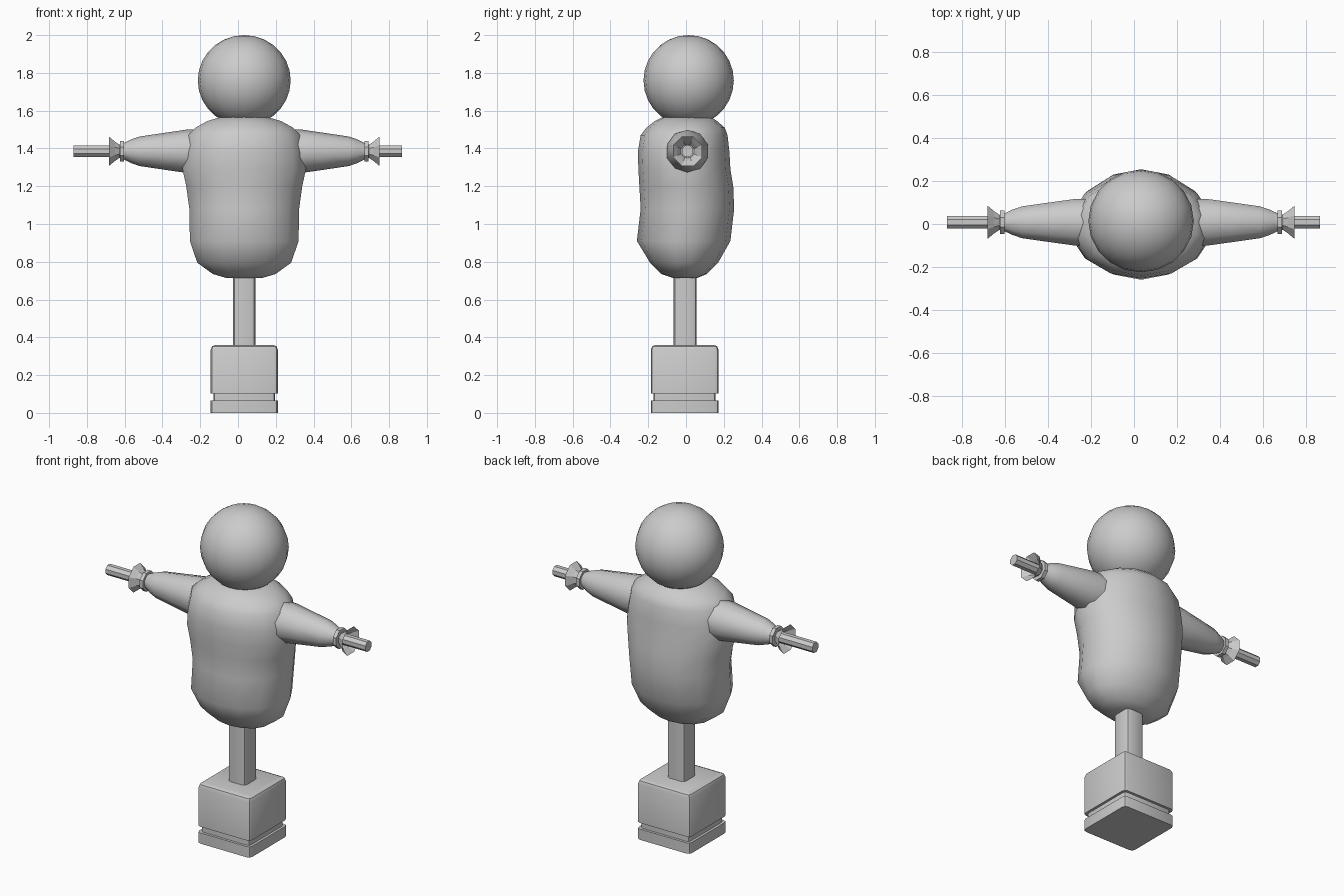
import bpy, bmesh, math
from mathutils import Vector

if "Cube" in bpy.data.objects:
    bpy.data.objects.remove(bpy.data.objects["Cube"])

CX = 0.033      # the dummy sits slightly off the crossbar centre
ARM_Z, ARM_Y = 1.385, 0.008


def finish(bm, name, smooth=None):
    bmesh.ops.recalc_face_normals(bm, faces=bm.faces[:])
    me = bpy.data.meshes.new(name)
    bm.to_mesh(me)
    bm.free()
    ob = bpy.data.objects.new(name, me)
    bpy.context.collection.objects.link(ob)
    if smooth:
        bpy.ops.object.select_all(action='DESELECT')
        ob.select_set(True)
        bpy.context.view_layer.objects.active = ob
        bpy.ops.object.shade_smooth_by_angle(angle=math.radians(smooth))
    return ob


def loft(name, rings, sides, axis='Z', phase=0.0, caps=True, smooth=None):
    """Skin rings of (centre, radius_a, radius_b) lying across the axis."""
    bm = bmesh.new()
    loops = []
    for c, ra, rb in rings:
        loop = []
        for i in range(sides):
            t = 2 * math.pi * (i + phase) / sides
            a, b = ra * math.cos(t), rb * math.sin(t)
            off = Vector((a, b, 0)) if axis == 'Z' else Vector((0, a, b))
            loop.append(bm.verts.new(Vector(c) + off))
        loops.append(loop)
    for p, q in zip(loops, loops[1:]):
        for i in range(sides):
            j = (i + 1) % sides
            bm.faces.new((p[i], p[j], q[j], q[i]))
    if caps:
        bm.faces.new(loops[0])
        bm.faces.new(loops[-1])
    return finish(bm, name, smooth)


def block(name, x, y, z0, z1, sx, sy, side_bevel, top_bevel=0.0):
    """Square block with bevelled uprights and optionally a bevelled top."""
    bm = bmesh.new()
    bmesh.ops.create_cube(bm, size=1)
    for v in bm.verts:
        v.co = Vector((x + v.co.x * sx, y + v.co.y * sy, z0 + (v.co.z + 0.5) * (z1 - z0)))
    up = [e for e in bm.edges if abs(e.verts[0].co.z - e.verts[1].co.z) > 1e-4]
    bmesh.ops.bevel(bm, geom=up, offset=side_bevel, segments=2, profile=0.5, affect='EDGES')
    if top_bevel:
        top = [e for e in bm.edges if all(abs(v.co.z - z1) < 1e-4 for v in e.verts)]
        bmesh.ops.bevel(bm, geom=top, offset=top_bevel, segments=2, profile=0.5, affect='EDGES')
    return finish(bm, name, 30)


# weighted base: plinth, groove, main block
BY = -0.007
block("base_plinth", CX, BY, 0.0, 0.065, 0.355, 0.358, 0.022)
block("base_groove", CX, BY, 0.06, 0.105, 0.325, 0.328, 0.018)
block("base_block", CX, BY, 0.102, 0.36, 0.355, 0.358, 0.022, 0.025)

# upright post
block("post", CX, -0.005, 0.35, 0.85, 0.117, 0.12, 0.02)

# stuffed torso: z, half width, front y, back y
profile = [
    (0.715, 0.10, -0.07, 0.06),
    (0.735, 0.17, -0.13, 0.11),
    (0.795, 0.255, -0.19, 0.17),
    (0.91, 0.295, -0.26, 0.235),
    (1.08, 0.298, -0.24, 0.255),
    (1.20, 0.315, -0.247, 0.25),
    (1.29, 0.335, -0.252, 0.235),
    (1.38, 0.325, -0.255, 0.23),
    (1.47, 0.305, -0.24, 0.22),
    (1.51, 0.265, -0.21, 0.205),
    (1.545, 0.20, -0.165, 0.165),
    (1.567, 0.125, -0.12, 0.13),
]
loft("torso", [((CX, (f + b) / 2, z), w, (b - f) / 2) for z, w, f, b in profile],
     14, phase=0.5, smooth=60)

# round head
bm = bmesh.new()
bmesh.ops.create_uvsphere(bm, u_segments=20, v_segments=14, radius=1)
for v in bm.verts:
    v.co = Vector((CX + v.co.x * 0.246, 0.014 + v.co.y * 0.239, 1.76 + v.co.z * 0.24))
finish(bm, "head", 60)

# sleeves, wrist ties and flared cuffs on both sides
sleeve = [(0.15, 0.115), (0.31, 0.114), (0.42, 0.098), (0.555, 0.078),
          (0.60, 0.062), (0.638, 0.043), (0.662, 0.036)]
tie = [(0.636, 0.04), (0.636, 0.06), (0.658, 0.06), (0.658, 0.04)]
cuff = [(0.655, 0.034), (0.685, 0.056), (0.716, 0.084)]
for side, s in (("right", -1), ("left", 1)):
    def along(pts):
        return [((CX + s * d, ARM_Y, ARM_Z), r, r) for d, r in pts]
    loft(side + "_sleeve", along(sleeve), 10, 'X', 0.5, smooth=60)
    loft(side + "_wrist_tie", along(tie), 8, 'X', 0.5, smooth=30)
    loft(side + "_cuff", along(cuff), 8, 'X', 0.5, caps=False)

# wooden crossbar through the sleeves
loft("crossbar", [((x, ARM_Y, ARM_Z), 0.032, 0.032) for x in (-0.872, 0.868)],
     8, 'X', 0.5)
